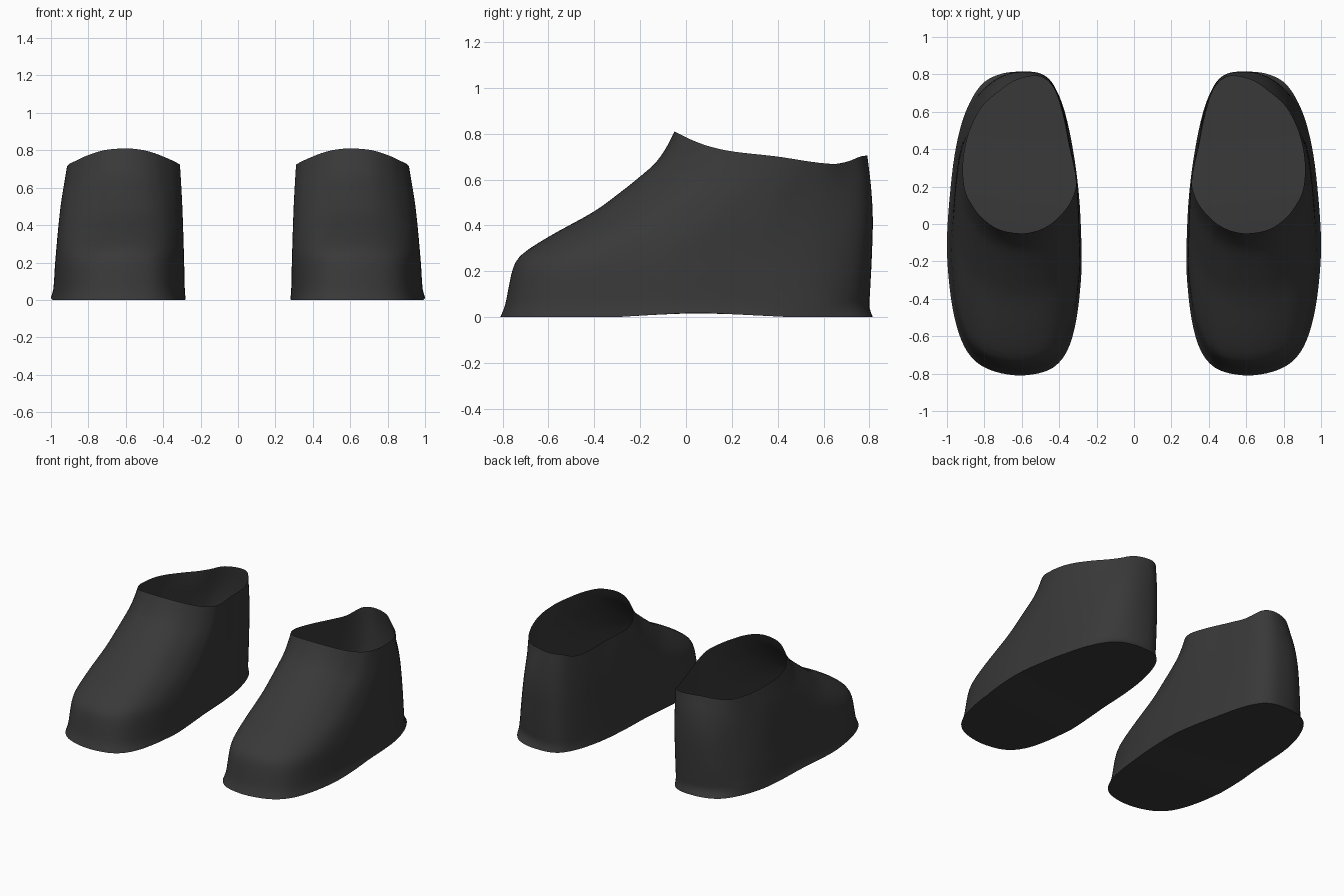
import bpy, bmesh
from mathutils import Vector

if "Cube" in bpy.data.objects:
    bpy.data.objects.remove(bpy.data.objects["Cube"])

# Matching outlines of the right shoe, running from the toe round the outer side
SOLE = [(.61, -.81), (.74, -.79), (.84, -.74), (.91, -.65), (.96, -.50), (.99, -.30),
        (1.0, -.08), (.98, .20), (.95, .42), (.90, .60), (.82, .74), (.72, .80),
        (.60, .815), (.50, .80), (.43, .74), (.37, .60), (.32, .36), (.29, .10),
        (.28, -.20), (.29, -.37), (.31, -.52), (.345, -.65), (.40, -.74), (.48, -.79)]
RIM = [(.61, -.05), (.72, -.03), (.81, .03), (.865, .10), (.90, .17), (.913, .25),
       (.913, .33), (.90, .42), (.87, .52), (.81, .63), (.72, .71), (.64, .765),
       (.55, .79), (.48, .78), (.425, .72), (.38, .58), (.35, .43), (.325, .32),
       (.31, .22), (.325, .15), (.36, .085), (.42, .02), (.47, -.015), (.53, -.04)]

# Profiles: share of the way from sole to rim, by relative height
INSTEP = [(0, 0), (.06, .026), (.185, .053), (.26, .072), (.32, .105), (.37, .17),
          (.445, .30), (.57, .54), (.68, .70), (.755, .80), (.83, .89), (.915, .954), (1, 1)]
HEEL = [(0, 0), (.06, .6), (.15, .5), (.35, .2), (.6, 0), (.8, .3), (1, 1)]
SIDES = [(0, 0), (.06, .14), (.3, .28), (.7, .6), (1, 1)]
# Rim height and sole arch along the length
RIM_HEIGHT = [(-.05, .81), (.02, .775), (.1, .745), (.2, .723), (.4, .70), (.55, .677),
              (.65, .668), (.71, .68), (.76, .70), (.79, .705)]
ARCH = [(-.3, 0), (-.1, .012), (.06, .018), (.25, .01), (.45, 0)]


def spline(a, b, c, d, t):
    return .5 * (2 * b + (c - a) * t + (2 * a - 5 * b + 4 * c - d) * t * t
                 + (3 * b - a - 3 * c + d) * t ** 3)


def smooth_loop(points, steps=4):
    pts = [Vector(p) for p in points]
    n = len(pts)
    return [spline(pts[i - 1], pts[i], pts[(i + 1) % n], pts[(i + 2) % n], k / steps)
            for i in range(n) for k in range(steps)]


def curve(table, x):
    """Smooth value of a table at x, with slopes taken from its neighbours."""
    if x <= table[0][0]:
        return table[0][1]
    if x >= table[-1][0]:
        return table[-1][1]
    i = next(k for k in range(len(table) - 1) if x <= table[k + 1][0])

    def slope(k):
        lo, hi = table[max(k - 1, 0)], table[min(k + 1, len(table) - 1)]
        return (hi[1] - lo[1]) / (hi[0] - lo[0])
    (x0, y0), (x1, y1) = table[i], table[i + 1]
    w = x1 - x0
    t = (x - x0) / w
    return (y0 * (1 + 2 * t) * (1 - t) ** 2 + slope(i) * w * t * (1 - t) ** 2
            + y1 * t * t * (3 - 2 * t) + slope(i + 1) * w * t * t * (t - 1))


def make_shoe(name, side, mat):
    sole, rim = smooth_loop(SOLE), smooth_loop(RIM)
    n = len(sole)
    levels = [0, .03, .06] + [.06 + .94 * k / 28 for k in range(1, 29)]
    bm = bmesh.new()
    rings = []
    # Upper: rings climbing from the sole to the ankle opening
    for u in levels:
        ring = []
        for b, t in zip(sole, rim):
            w = min(max((b.y - .2) / .5, 0), 1)
            w = w * w * (3 - 2 * w)
            fy = (1 - w) * curve(INSTEP, u) + w * curve(HEEL, u)
            fx = curve(SIDES, u)
            base = curve(ARCH, b.y)
            z = base + u * (curve(RIM_HEIGHT, t.y) - base)
            ring.append(bm.verts.new((side * (b.x + (t.x - b.x) * fx),
                                      b.y + (t.y - b.y) * fy, z)))
        rings.append(ring)
    for lo, hi in zip(rings, rings[1:]):
        for i in range(n):
            j = (i + 1) % n
            bm.faces.new((lo[i], lo[j], hi[j], hi[i]))
    # Sole: strips across from the inner edge to the outer edge
    r = rings[0]
    for i in range(n // 2):
        strip = [r[i + 1], r[i], r[(n - i) % n], r[n - i - 1]]
        bm.faces.new(list(dict.fromkeys(strip)))
    if side < 0:
        bmesh.ops.reverse_faces(bm, faces=bm.faces[:])
    mesh = bpy.data.meshes.new(name)
    bm.to_mesh(mesh)
    bm.free()
    mesh.materials.append(mat)
    shoe = bpy.data.objects.new(name, mesh)
    bpy.context.collection.objects.link(shoe)
    bpy.ops.object.select_all(action='DESELECT')
    shoe.select_set(True)
    bpy.context.view_layer.objects.active = shoe
    bpy.ops.object.shade_smooth_by_angle(angle=.7)


black = bpy.data.materials.new("charcoal")
black.diffuse_color = (.04, .04, .04, 1)
black.use_nodes = True
black.node_tree.nodes["Principled BSDF"].inputs["Base Color"].default_value = black.diffuse_color
make_shoe("right_shoe", 1, black)
make_shoe("left_shoe", -1, black)
